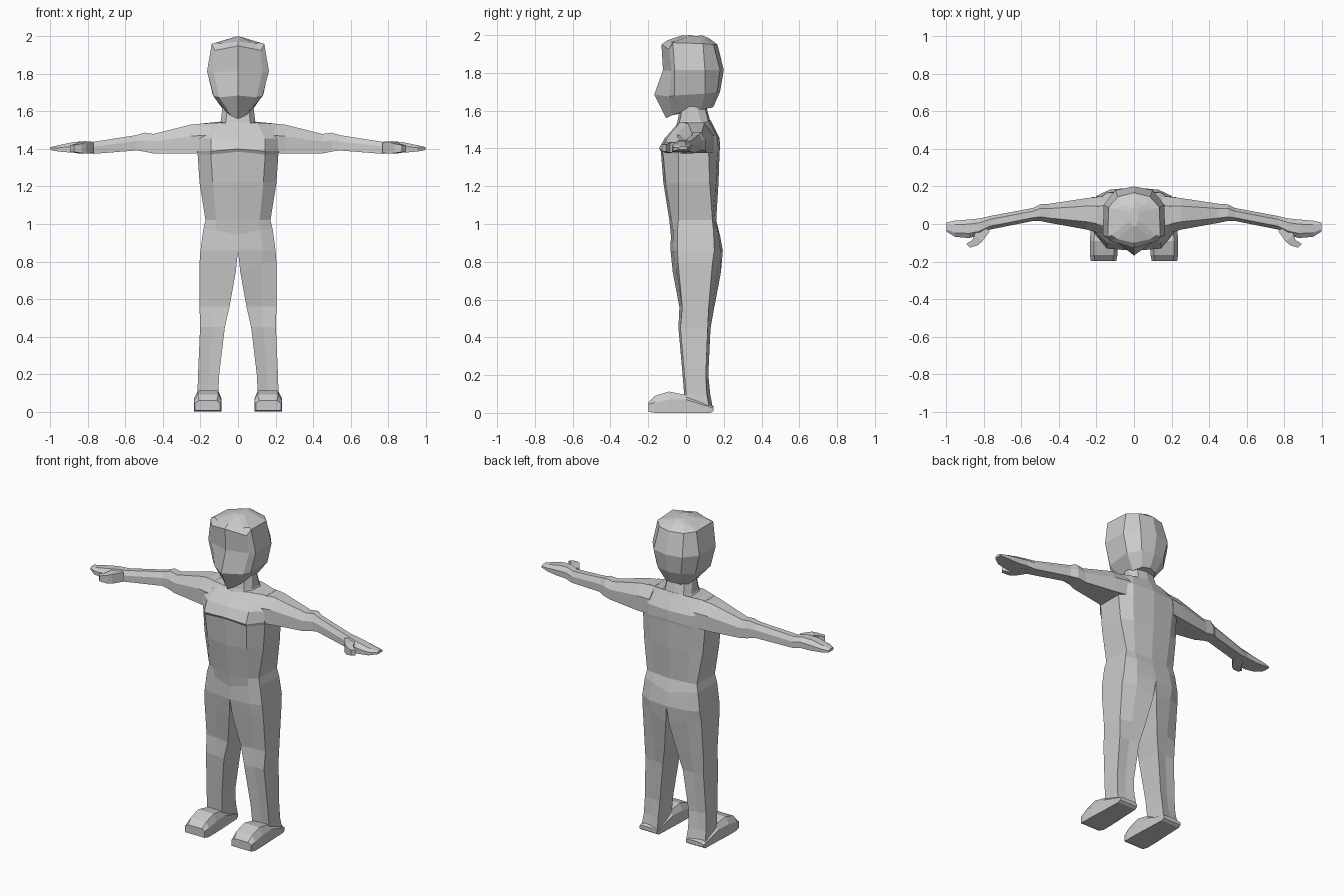
import bpy, bmesh

skin = bpy.data.materials.new("plain grey")
skin.diffuse_color = (0.6, 0.6, 0.6, 1)


def loft(name, rings, mirror=False):
    """Skin a list of equal point rings, cap the ends, optionally mirror in x."""
    bm = bmesh.new()
    sides = (1, -1) if mirror else (1,)
    for s in sides:
        vr = [[bm.verts.new((s * x, y, z)) for x, y, z in r] for r in rings]
        n = len(vr[0])
        for a, b in zip(vr, vr[1:]):
            for i in range(n):
                j = (i + 1) % n
                bm.faces.new((a[i], a[j], b[j], b[i]))
        bm.faces.new(vr[0])
        bm.faces.new(vr[-1])
    bmesh.ops.remove_doubles(bm, verts=bm.verts, dist=0.0005)
    bmesh.ops.recalc_face_normals(bm, faces=bm.faces)
    me = bpy.data.meshes.new(name)
    bm.to_mesh(me)
    bm.free()
    me.materials.append(skin)
    ob = bpy.data.objects.new(name, me)
    bpy.context.collection.objects.link(ob)
    return ob


def full(half):
    """Close a half ring (front centre to back centre) by symmetry."""
    return half + [(-x, y, z) for x, y, z in half[-2:0:-1]]


def body_half(z, xi, xm, xo, f, fs, bs, b, dz=0.0):
    """Half section: inner x, middle x, outer x, front, side front, side back, back."""
    return [(xi, f, z), (xm, f + 0.012, z + dz), (xo, fs, z + dz),
            (xo, bs, z + dz), (xm, b - 0.012, z + dz), (xi, b, z)]


# Torso, from hips to shoulders
hips = body_half(0.86, 0, 0.13, 0.2, -0.082, -0.045, 0.15, 0.195)
torso = [
    hips,
    body_half(0.94, 0, 0.12, 0.185, -0.08, -0.045, 0.145, 0.18, 0.03),
    body_half(1.02, 0, 0.115, 0.173, -0.088, -0.04, 0.14, 0.16),
    body_half(1.22, 0, 0.135, 0.205, -0.12, -0.04, 0.125, 0.172),
    body_half(1.385, 0, 0.145, 0.215, -0.133, -0.04, 0.12, 0.178, -0.015),
    body_half(1.4, 0, 0.145, 0.215, -0.143, -0.045, 0.12, 0.18, -0.012),
    body_half(1.455, 0, 0.145, 0.212, -0.112, -0.04, 0.12, 0.178),
    [(0, -0.045, 1.53), (0.1, -0.03, 1.54), (0.2, 0.0, 1.535),
     (0.2, 0.09, 1.535), (0.1, 0.115, 1.545), (0, 0.13, 1.55)],
]
loft("torso", [full(r) for r in torso])

# Neck
neck = [[(0, f, z), (w * 0.7, f + 0.012, z), (w, f + 0.05, z),
         (w, b - 0.05, z), (w * 0.7, b - 0.01, z), (0, b, z)]
        for z, w, f, b in ((1.5, 0.115, -0.06, 0.15), (1.545, 0.092, -0.045, 0.128),
                           (1.65, 0.08, -0.025, 0.1))]
loft("neck", [full(r) for r in neck])

# Head, from chin to crown
head = [
    [(0, -0.105, 1.56), (0.035, -0.075, 1.575), (0.06, -0.02, 1.595),
     (0.075, 0.08, 1.605), (0.05, 0.13, 1.615), (0, 0.145, 1.62)],
    [(0, -0.168, 1.685), (0.1, -0.09, 1.675), (0.13, -0.06, 1.68),
     (0.135, 0.1, 1.69), (0.08, 0.165, 1.7), (0, 0.18, 1.7)],
    [(0, -0.122, 1.815), (0.13, -0.075, 1.81), (0.165, -0.06, 1.815),
     (0.163, 0.1, 1.815), (0.1, 0.18, 1.815), (0, 0.2, 1.815)],
    [(0, -0.13, 1.95), (0.122, -0.09, 1.925), (0.14, -0.07, 1.96),
     (0.135, 0.09, 1.955), (0.085, 0.145, 1.95), (0, 0.167, 1.95)],
    [(0, -0.1, 1.972), (0.09, -0.08, 1.962), (0.12, -0.06, 1.966),
     (0.1, 0.08, 1.968), (0.06, 0.1, 1.975), (0, 0.12, 1.985)],
    [(0, -0.015, 2.0), (0.012, -0.01, 1.998), (0.02, 0.02, 1.996),
     (0.02, 0.06, 1.996), (0.012, 0.08, 1.997), (0, 0.085, 1.998)],
]
loft("head", [full(r) for r in head])

# Legs, from hips to ankles
legs = [
    hips,
    body_half(0.745, 0.012, 0.125, 0.205, -0.07, -0.042, 0.14, 0.185, 0.05),
    body_half(0.56, 0.045, 0.13, 0.205, -0.035, -0.02, 0.12, 0.15),
    body_half(0.45, 0.07, 0.135, 0.202, -0.04, -0.03, 0.115, 0.13),
    body_half(0.2, 0.1, 0.155, 0.213, -0.018, -0.008, 0.105, 0.118),
    body_half(0.1, 0.105, 0.16, 0.216, -0.01, 0.0, 0.11, 0.128),
    body_half(0.02, 0.1, 0.16, 0.222, -0.005, 0.005, 0.125, 0.143),
]
loft("legs", legs, mirror=True)

# Feet, from toe to heel: y, inner x, outer x, sole z, side z, top z
foot = [[(xi, y, lo), (xi, y, mid), (xi + 0.018, y, top),
         (xo - 0.022, y, top), (xo, y, mid), (xo, y, lo)]
        for y, xi, xo, lo, mid, top in (
            (-0.198, 0.095, 0.23, 0.006, 0.045, 0.058),
            (-0.165, 0.088, 0.235, 0.0, 0.055, 0.09),
            (-0.09, 0.088, 0.235, 0.0, 0.07, 0.113),
            (0.0, 0.092, 0.23, 0.0, 0.07, 0.095),
            (0.13, 0.098, 0.226, 0.0, 0.03, 0.04),
            (0.145, 0.1, 0.224, 0.01, 0.025, 0.035))]
loft("feet", foot, mirror=True)


def arm_ring(x, f, b, lo, hi):
    d = (b - f) * 0.25
    mid = lo + (hi - lo) * 0.6
    return [(x, f, lo), (x, f, mid), (x, f + d, hi),
            (x, b - d, hi), (x, b, mid), (x, b, lo)]


# Arms and mitten hands, from shoulder to fingertips
arms = [arm_ring(*p) for p in (
    (0.15, -0.06, 0.15, 1.38, 1.538), (0.25, -0.03, 0.138, 1.376, 1.53),
    (0.45, 0.006, 0.108, 1.376, 1.48), (0.5, 0.016, 0.105, 1.386, 1.487),
    (0.54, 0.016, 0.085, 1.392, 1.474), (0.77, -0.03, 0.042, 1.374, 1.438),
    (0.82, -0.06, 0.03, 1.382, 1.442), (0.88, -0.075, 0.024, 1.38, 1.436),
    (0.955, -0.068, 0.018, 1.386, 1.42), (1.0, -0.04, 0.008, 1.394, 1.41))]
loft("arms", arms, mirror=True)

# Thumbs
thumb = [[(x - w, y - w, lo), (x - w, y - w, hi), (x + w, y + w, hi), (x + w, y + w, lo)]
         for x, y, w, lo, hi in ((0.79, -0.02, 0.02, 1.378, 1.435),
                                 (0.83, -0.075, 0.02, 1.376, 1.435),
                                 (0.848, -0.1, 0.014, 1.378, 1.428),
                                 (0.885, -0.117, 0.01, 1.385, 1.42))]
loft("thumbs", thumb, mirror=True)
